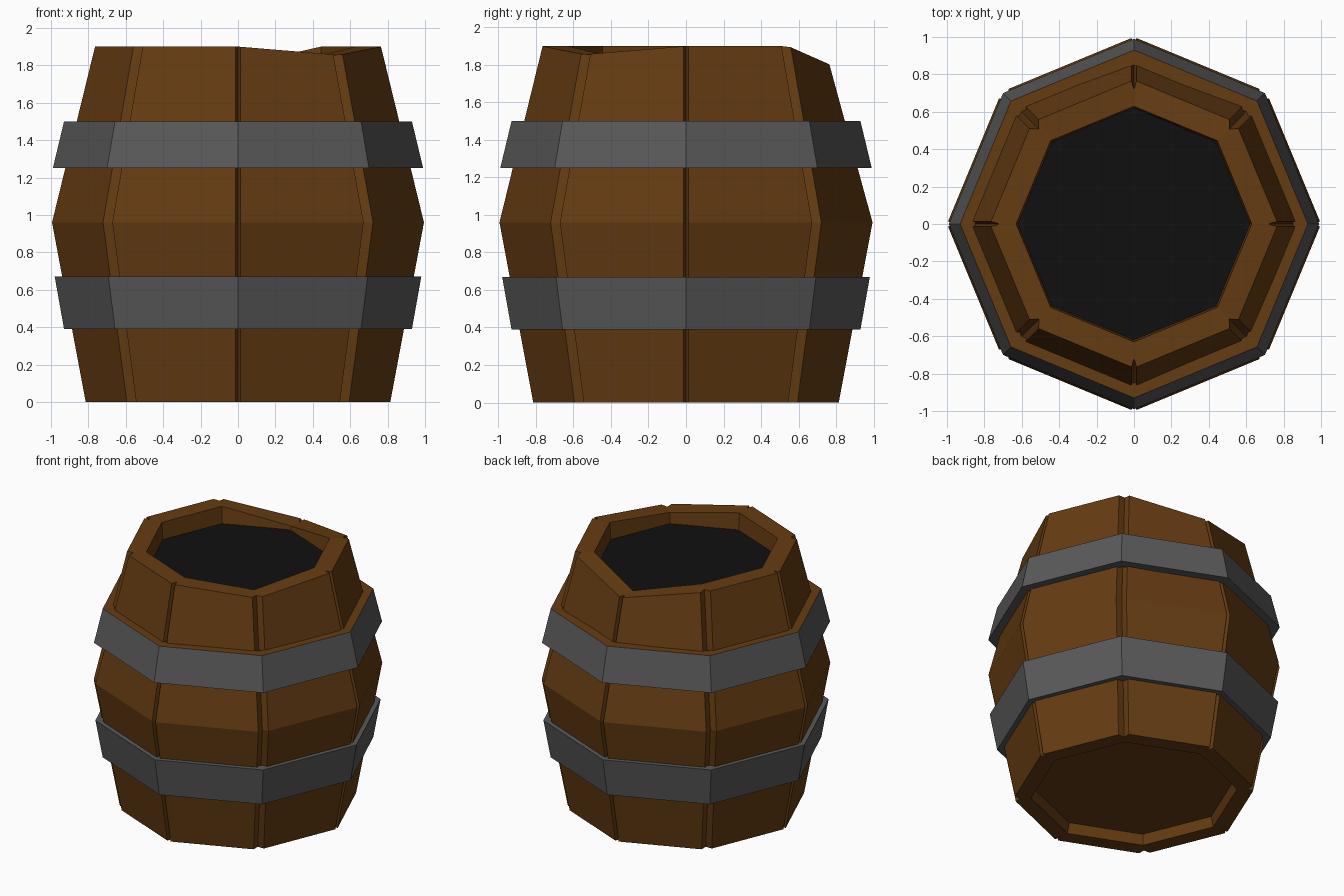
import bpy, bmesh
from math import cos, sin, radians
from mathutils import Vector

if "Cube" in bpy.data.objects:
    bpy.data.objects.remove(bpy.data.objects["Cube"])

SIDES = 8


def material(name, rgb):
    m = bpy.data.materials.new(name)
    m.diffuse_color = (*rgb, 1)
    m.use_nodes = True
    m.node_tree.nodes["Principled BSDF"].inputs["Base Color"].default_value = m.diffuse_color
    return m


wood = material("wood", (0.13, 0.045, 0.006))
iron = material("iron", (0.1, 0.1, 0.1))
dark = material("dark_inside", (0.005, 0.005, 0.005))


def corner(k, r, z):
    a = radians(45 * k)
    return Vector((r * cos(a), r * sin(a), z))


def finish(bm, name, mats):
    bmesh.ops.remove_doubles(bm, verts=bm.verts, dist=0.0005)
    me = bpy.data.meshes.new(name)
    bm.to_mesh(me)
    bm.free()
    for m in mats:
        me.materials.append(m)
    ob = bpy.data.objects.new(name, me)
    bpy.context.collection.objects.link(ob)
    return ob


# Staves: profile rows (radius, z, grooved, at the top rim)
PROFILE = [(0.68, 0.08, 0, 0), (0.70, 0, 0, 0), (0.82, 0, 1, 0), (1.0, 0.96, 1, 0),
           (0.77, 1.9, 1, 1), (0.63, 1.9, 0, 1), (0.62, 1.77, 0, 0)]
DROP = {2: 0.10, 7: 0.045}      # worn corners of the top rim
DEPTH = 0.05                    # depth of the V grooves between staves


def groove(k):
    return 0.015 if k % 2 == 0 else 0.038


bm = bmesh.new()
for k in range(SIDES):
    k2 = (k + 1) % SIDES
    rows = []
    for r, z, grooved, top in PROFILE:
        a = corner(k, r, z - top * DROP.get(k, 0))
        b = corner(k2, r, z - top * DROP.get(k2, 0))
        along = (b - a).normalized()
        ga, gb, d = groove(k) * grooved, groove(k2) * grooved, DEPTH * grooved
        tip_a = corner(k, r - d, a.z)
        tip_b = corner(k2, r - d, b.z)
        rows.append([bm.verts.new(p) for p in (tip_a, a + along * ga, b - along * gb, tip_b)])
    for lo, hi in zip(rows, rows[1:]):
        for j in range(3):
            bm.faces.new((lo[j], lo[j + 1], hi[j + 1], hi[j]))
finish(bm, "staves", [wood])


# Iron hoops: closed four-point section swept round the octagon
def hoop(name, section, top_mat):
    bm = bmesh.new()
    rings = [[bm.verts.new(corner(k, r, z)) for r, z in section] for k in range(SIDES)]
    for k in range(SIDES):
        p, q = rings[k], rings[(k + 1) % SIDES]
        for j in range(4):
            f = bm.faces.new((p[j], q[j], q[(j + 1) % 4], p[(j + 1) % 4]))
            f.material_index = 1 if j == 1 else 0
    finish(bm, name, [iron, top_mat])


hoop("lower_hoop", [(0.93, 0.39), (0.98, 0.67), (0.91, 0.67), (0.86, 0.39)], iron)
hoop("upper_hoop", [(0.99, 1.25), (0.93, 1.5), (0.85, 1.5), (0.91, 1.25)], wood)


# Heads: dark surface inside the top, wooden bottom
def head(name, r, z, mat, up):
    bm = bmesh.new()
    vs = [bm.verts.new(corner(k, r, z)) for k in range(SIDES)]
    bm.faces.new(vs if up else vs[::-1])
    finish(bm, name, [mat])


head("dark_top_surface", 0.625, 1.775, dark, True)
head("bottom_head", 0.685, 0.075, wood, False)
